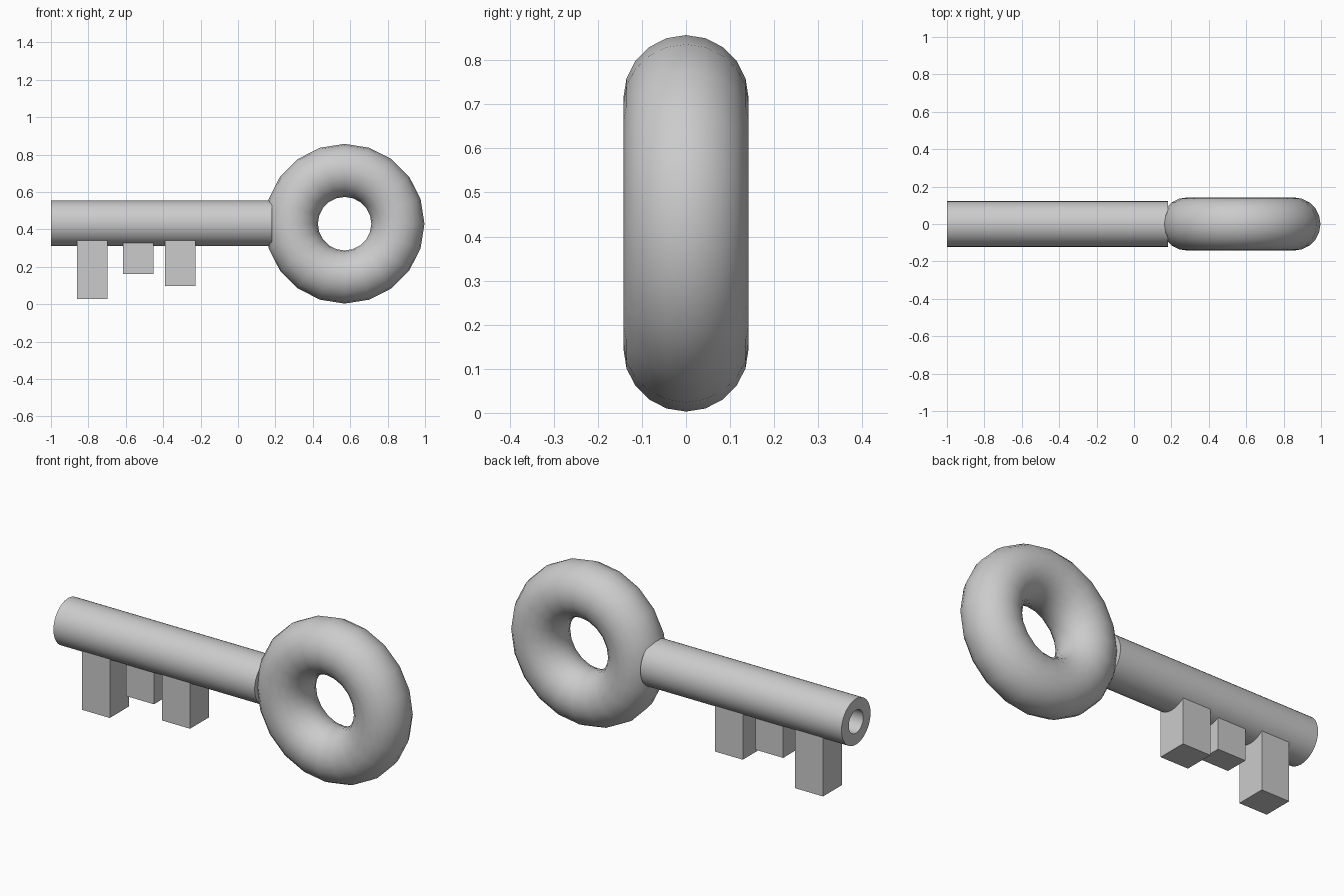
import bpy, bmesh, math

if "Cube" in bpy.data.objects:
    bpy.data.objects.remove(bpy.data.objects["Cube"])

AXIS_Z = 0.432


def add_object(name, bm):
    bmesh.ops.recalc_face_normals(bm, faces=bm.faces)
    mesh = bpy.data.meshes.new(name)
    bm.to_mesh(mesh)
    bm.free()
    obj = bpy.data.objects.new(name, mesh)
    bpy.context.collection.objects.link(obj)
    return obj


def smooth(obj):
    bpy.ops.object.select_all(action='DESELECT')
    obj.select_set(True)
    bpy.context.view_layer.objects.active = obj
    bpy.ops.object.shade_smooth_by_angle(angle=math.radians(40))


# Ring handle
bpy.ops.mesh.primitive_torus_add(
    major_radius=0.285, minor_radius=0.142, major_segments=20, minor_segments=20,
    location=(0.57, 0, AXIS_Z - 0.002), rotation=(math.pi / 2, 0, 0))
ring = bpy.context.object
ring.name = "ring_handle"
smooth(ring)

# Hollow shaft: rectangular wall profile swept round the x axis
x0, x1, r_out, r_in, sides = -1.0, 0.183, 0.122, 0.061, 32
bm = bmesh.new()
loops = []
for x, r in ((x0, r_out), (x1, r_out), (x1, r_in), (x0, r_in)):
    loops.append([bm.verts.new((x, r * math.sin(a), AXIS_Z + r * math.cos(a)))
                  for a in (2 * math.pi * i / sides for i in range(sides))])
for k in range(4):
    a, b = loops[k], loops[(k + 1) % 4]
    for i in range(sides):
        j = (i + 1) % sides
        bm.faces.new((a[i], a[j], b[j], b[i]))
smooth(add_object("shaft", bm))

# Key teeth: centre x, half depth in y, bottom z
for name, x, half_y, bottom in (("tooth_tip", -0.78, 0.08, 0.028),
                                ("tooth_middle", -0.533, 0.062, 0.16),
                                ("tooth_inner", -0.308, 0.08, 0.097)):
    top = 0.36
    bm = bmesh.new()
    bmesh.ops.create_cube(bm, size=1)
    bmesh.ops.scale(bm, vec=(0.164, half_y * 2, top - bottom), verts=bm.verts)
    bmesh.ops.translate(bm, vec=(x, 0, (top + bottom) / 2), verts=bm.verts)
    add_object(name, bm)
